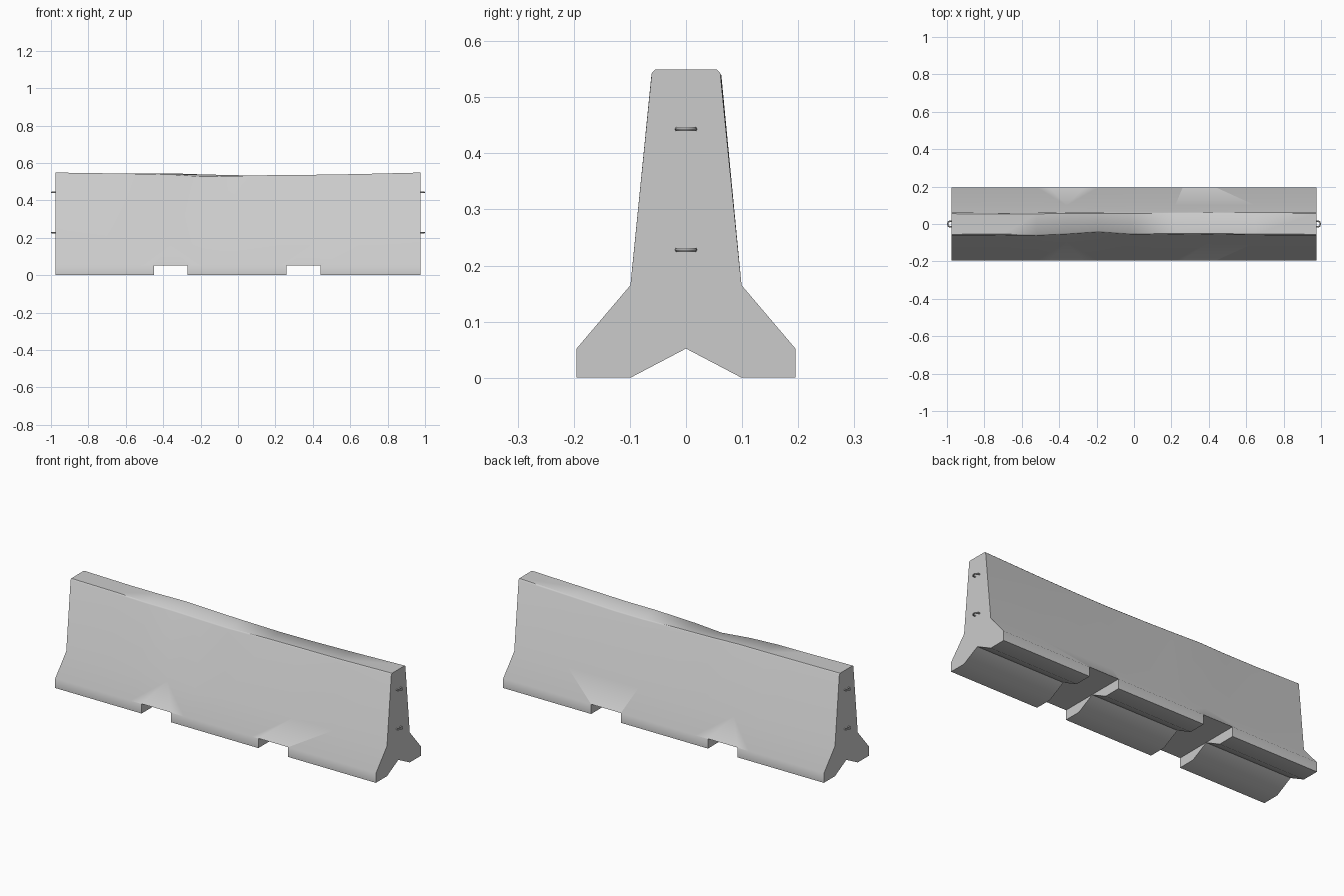
import bpy, bmesh, math

if "Cube" in bpy.data.objects:
    bpy.data.objects.remove(bpy.data.objects["Cube"])

HALF = 0.975

# Wear along the top: x, front edge y, front edge z, back edge y, back edge z
WEAR = [
    (-HALF, -0.061, 0.549, 0.061, 0.549),
    (-0.70, -0.060, 0.545, 0.059, 0.545),
    (-0.52, -0.062, 0.542, 0.060, 0.544),
    (-0.36, -0.055, 0.538, 0.063, 0.545),
    (-0.19, -0.043, 0.527, 0.063, 0.539),
    (-0.02, -0.055, 0.531, 0.062, 0.535),
    (0.22, -0.058, 0.536, 0.062, 0.531),
    (0.40, -0.056, 0.537, 0.063, 0.532),
    (0.65, -0.060, 0.541, 0.061, 0.539),
    (HALF, -0.061, 0.549, 0.061, 0.549),
]


def section(x, fy, fz, by, bz):
    c = 0.006
    return [(x, y, z) for y, z in [
        (-0.195, 0), (-0.195, 0.052), (-0.099, 0.165),
        (fy, fz - c), (fy + c, fz), (by - c, bz), (by, bz - c),
        (0.099, 0.165), (0.195, 0.052), (0.195, 0),
        (0.099, 0), (0, 0.052), (-0.099, 0)]]


def box(name, x0, x1, y, z0, z1):
    bpy.ops.mesh.primitive_cube_add(size=1, location=((x0 + x1) / 2, 0, (z0 + z1) / 2))
    ob = bpy.context.object
    ob.name = name
    ob.scale = (x1 - x0, 2 * y, z1 - z0)
    return ob


# Concrete body lofted through the worn cross-sections
bm = bmesh.new()
rings = [[bm.verts.new(p) for p in section(*w)] for w in WEAR]
for a, b in zip(rings, rings[1:]):
    n = len(a)
    for i in range(n):
        j = (i + 1) % n
        bm.faces.new((a[i], a[j], b[j], b[i]))
bm.faces.new(rings[0])
bm.faces.new(rings[-1])
bmesh.ops.recalc_face_normals(bm, faces=bm.faces)
mesh = bpy.data.meshes.new("barrier_body")
bm.to_mesh(mesh)
bm.free()
body = bpy.data.objects.new("barrier_body", mesh)
bpy.context.collection.objects.link(body)

# Forklift slots through the foot
for i, (x0, x1) in enumerate([(-0.45, -0.27), (0.26, 0.44)]):
    cutter = box(f"slot_cutter_{i}", x0, x1, 0.3, -0.1, 0.053)
    mod = body.modifiers.new("slot", 'BOOLEAN')
    mod.operation = 'DIFFERENCE'
    mod.solver = 'EXACT'
    mod.object = cutter
    bpy.context.view_layer.objects.active = body
    bpy.ops.object.modifier_apply(modifier=mod.name)
    bpy.data.objects.remove(cutter)

bpy.ops.object.select_all(action='DESELECT')
body.select_set(True)
bpy.context.view_layer.objects.active = body
bpy.ops.object.shade_smooth_by_angle(angle=math.radians(44))


# Steel connector loops on both ends
def loop(name, side, z):
    cu = bpy.data.curves.new(name, 'CURVE')
    cu.dimensions = '3D'
    cu.bevel_depth = 0.004
    cu.bevel_resolution = 1
    pts = [(0.965, -0.012), (0.977, -0.016), (0.987, -0.015), (0.994, -0.009), (0.996, 0),
           (0.994, 0.009), (0.987, 0.015), (0.977, 0.016), (0.965, 0.012)]
    sp = cu.splines.new('POLY')
    sp.points.add(len(pts) - 1)
    for p, (x, y) in zip(sp.points, pts):
        p.co = (side * x, y, z, 1)
    ob = bpy.data.objects.new(name, cu)
    bpy.context.collection.objects.link(ob)
    bpy.ops.object.select_all(action='DESELECT')
    ob.select_set(True)
    bpy.context.view_layer.objects.active = ob
    bpy.ops.object.convert(target='MESH')
    bpy.ops.object.shade_smooth_by_angle(angle=math.radians(50))


for side, end in ((-1, "left"), (1, "right")):
    for z, level in ((0.228, "lower"), (0.443, "upper")):
        loop(f"connector_loop_{end}_{level}", side, z)
